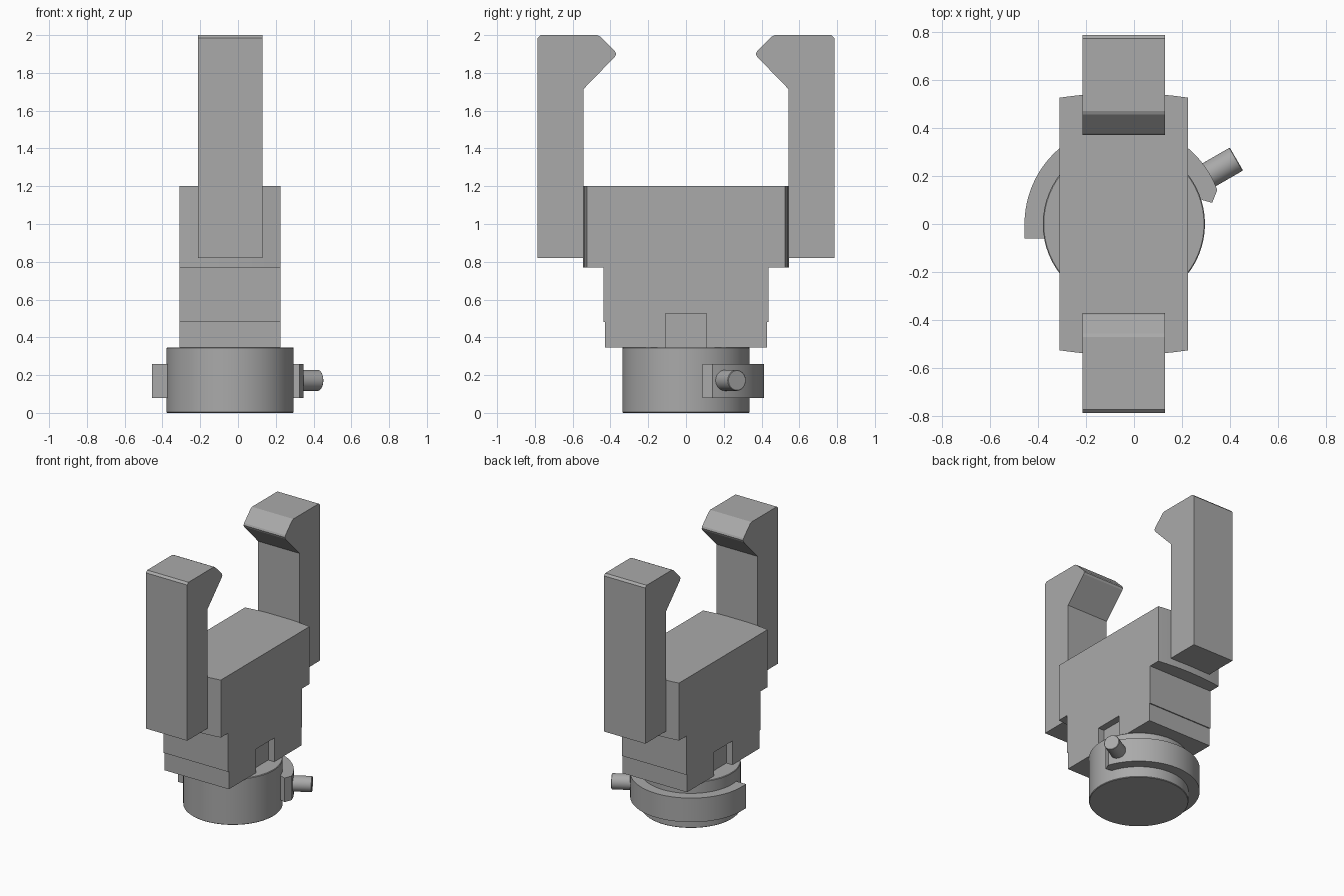
import bpy
import bmesh
from math import cos, sin, radians
from mathutils import Matrix, Vector

cube = bpy.data.objects.get("Cube")
if cube:
    bpy.data.objects.remove(cube, do_unlink=True)

CX = -0.042      # axis of the round base
HALF = 0.267     # half width of the body

grey = bpy.data.materials.new("plain grey")
grey.use_nodes = True
GREY = (0.4, 0.4, 0.4, 1)
grey.diffuse_color = GREY
grey.node_tree.nodes["Principled BSDF"].inputs["Base Color"].default_value = GREY


def finish(name, bm, smooth=False):
    bmesh.ops.recalc_face_normals(bm, faces=bm.faces)
    mesh = bpy.data.meshes.new(name)
    bm.to_mesh(mesh)
    bm.free()
    mesh.materials.append(grey)
    obj = bpy.data.objects.new(name, mesh)
    bpy.context.collection.objects.link(obj)
    if smooth:
        bpy.ops.object.select_all(action="DESELECT")
        obj.select_set(True)
        bpy.context.view_layer.objects.active = obj
        bpy.ops.object.shade_smooth_by_angle(angle=radians(30))
    return obj


def prism(name, points, offset, smooth=False):
    """Extrude a closed outline of 3D points along an offset."""
    bm = bmesh.new()
    face = bm.faces.new([bm.verts.new(p) for p in points])
    ext = bmesh.ops.extrude_face_region(bm, geom=[face])
    moved = [v for v in ext["geom"] if isinstance(v, bmesh.types.BMVert)]
    bmesh.ops.translate(bm, verts=moved, vec=Vector(offset))
    return finish(name, bm, smooth)


def box(name, lo, hi):
    (x0, y0, z0), (x1, y1, z1) = lo, hi
    base = [(x0, y0, z0), (x1, y0, z0), (x1, y1, z0), (x0, y1, z0)]
    return prism(name, base, (0, 0, z1 - z0))


def rod(name, radius, length, matrix, bevel):
    bm = bmesh.new()
    bmesh.ops.create_cone(bm, cap_ends=True, segments=64, radius1=radius,
                          radius2=radius, depth=length, matrix=matrix)
    rims = [e for e in bm.edges if any(len(f.verts) > 4 for f in e.link_faces)]
    bmesh.ops.bevel(bm, geom=rims, offset=bevel, segments=1, affect="EDGES")
    return finish(name, bm, True)


# Round base
rod("round_base", 0.337, 0.347, Matrix.Translation((CX, 0, 0.1735)), 0.004)

# Lower body: stepped outline, with a slot in each broad side
outline = [(0.43, 0.347), (0.43, 0.48), (0.438, 0.48), (0.438, 0.77)]
outline += [(-y, z) for y, z in reversed(outline)]
lower = prism("lower_body", [(CX - HALF, y, z) for y, z in outline],
              (2 * HALF, 0, 0))
for side, label in ((1, "left"), (-1, "right")):
    x = CX + side * HALF
    cutter = box(label + "_slot_cutter", (x - 0.05, -0.108, 0.3),
                 (x + 0.05, 0.108, 0.525))
    cutter.hide_render = True
    cutter.hide_viewport = True
    cutter.display_type = "WIRE"
    cut = lower.modifiers.new(label + " slot", "BOOLEAN")
    cut.operation = "DIFFERENCE"
    cut.solver = "EXACT"
    cut.object = cutter

# Upper body with gently bowed ends
steps = 8
bow = []
for i in range(steps + 1):
    t = 2 * i / steps - 1
    bow.append((CX + HALF * t, 0.545 - 0.02 * t * t))
bow += [(x, -y) for x, y in reversed(bow)]
prism("upper_body", [(x, y, 0.77) for x, y in bow], (0, 0, 0.43), True)

# Hooked gripping fingers
finger = [(0.542, 0.82), (0.785, 0.82), (0.785, 1.985), (0.77, 2),
          (0.47, 2), (0.455, 1.993), (0.376, 1.914), (0.37, 1.9),
          (0.376, 1.886), (0.542, 1.715)]
for side, label in ((1, "back"), (-1, "front")):
    prism(label + "_finger", [(CX - 0.171, side * y, z) for y, z in finger],
          (0.342, 0, 0))

# Clamp band around the back half, straight at one end and pointed at the other
OUTER, INNER = 0.413, 0.325
arc = [radians(20 + 160 * i / 40) for i in range(41)]
band = [(CX + OUTER * cos(a), OUTER * sin(a)) for a in arc]
band += [(CX - OUTER, -0.06), (CX - INNER, -0.06)]
band += [(CX + INNER * cos(a), INNER * sin(a)) for a in reversed(arc)]
band += [(CX + INNER, 0.1), (0.325, 0.088)]
prism("clamp_band", [(x, y, 0.08) for x, y in band], (0, 0, 0.18), True)

# Radial locking pin
angle = radians(30)
direction = Vector((cos(angle), sin(angle), 0))
place = (Matrix.Translation(Vector((CX, 0, 0.172)) + direction * 0.42)
         @ direction.to_track_quat("Z", "Y").to_matrix().to_4x4())
rod("locking_pin", 0.055, 0.24, place, 0.003)
